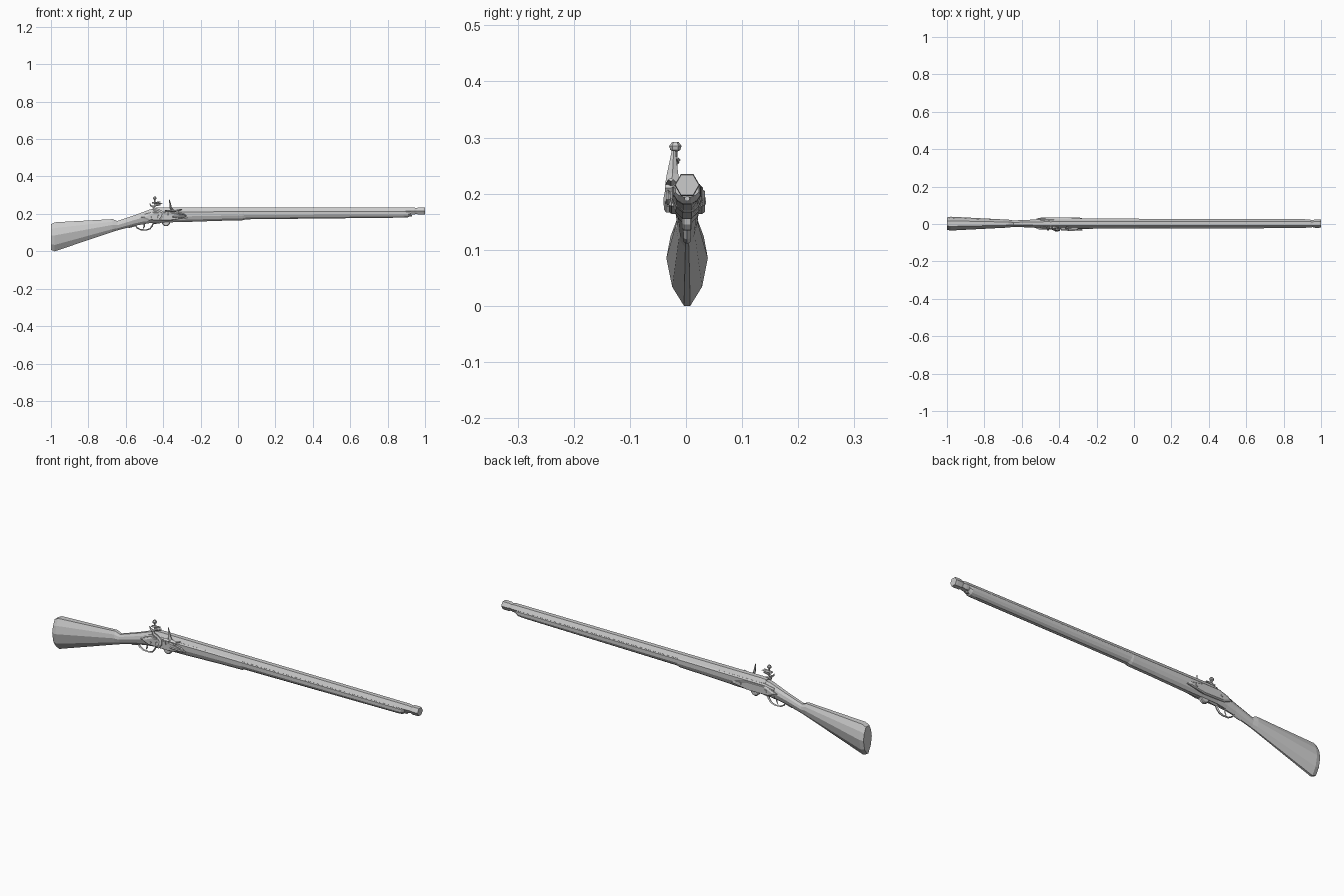
import bpy, bmesh, math
from mathutils import Vector

CY = 0.002  # centre plane of the gun


def skin(name, rings, cap=True):
    """Join equal-sized rings of points into a closed flat-shaded skin."""
    bm = bmesh.new()
    loops = [[bm.verts.new(p) for p in r] for r in rings]
    n = len(loops[0])
    for a, b in zip(loops, loops[1:]):
        for i in range(n):
            j = (i + 1) % n
            bm.faces.new((a[i], a[j], b[j], b[i]))
    if cap:
        bm.faces.new(loops[0])
        bm.faces.new(loops[-1])
    bmesh.ops.recalc_face_normals(bm, faces=bm.faces)
    me = bpy.data.meshes.new(name)
    bm.to_mesh(me)
    bm.free()
    ob = bpy.data.objects.new(name, me)
    bpy.context.collection.objects.link(ob)
    return ob


def sweep(name, path, radii, sides=6, flat=1.0, cap=True):
    """Sweep a polygon along a path; flat scales the sideways radius."""
    pts = [Vector(p) for p in path]
    rings = []
    for k, p in enumerate(pts):
        t = (pts[min(k + 1, len(pts) - 1)] - pts[max(k - 1, 0)]).normalized()
        side = Vector((1, 0, 0)) if abs(t.y) > 0.9 else Vector((0, 1, 0))
        up = t.cross(side).normalized()
        r = radii[k] if isinstance(radii, (list, tuple)) else radii
        rings.append([p + side * (r * flat * math.cos(2 * math.pi * i / sides))
                      + up * (r * math.sin(2 * math.pi * i / sides)) for i in range(sides)])
    return skin(name, rings, cap)


def loft_stock(name, stations, half):
    """Stations are (x, bottom z, top z, half width); half is the right half profile."""
    prof = half + [(-a, b) for a, b in reversed(half)]
    return skin(name, [[(x, CY + a * w, zb + b * (zt - zb)) for a, b in prof]
                       for x, zb, zt, w in stations])


def plate(name, outline, y0, y1, inset=0.85):
    """Side plate in the xz plane with a slightly smaller outer face."""
    cx = sum(p[0] for p in outline) / len(outline)
    cz = sum(p[1] for p in outline) / len(outline)
    ym = y0 + (y1 - y0) * 0.6
    return skin(name, [[(x, y0, z) for x, z in outline], [(x, ym, z) for x, z in outline],
                       [(cx + (x - cx) * inset, y1, cz + (z - cz) * inset) for x, z in outline]])


# Butt and wrist
loft_stock("butt_and_wrist", [
    (-1.0, 0.008, 0.145, 0.033), (-0.98, 0.0, 0.155, 0.037), (-0.67, 0.104, 0.172, 0.021),
    (-0.645, 0.112, 0.162, 0.017), (-0.55, 0.137, 0.194, 0.021), (-0.47, 0.151, 0.224, 0.026),
    (-0.42, 0.156, 0.232, 0.024)],
    [(0.15, 0), (0.72, 0.22), (1, 0.55), (0.8, 0.8), (0.4, 1)])

# Forestock, with a step down ahead of the lock
FORE = [(0.3, 0), (0.75, 0.2), (1, 0.5), (1, 0.9), (0.8, 1)]
loft_stock("rear_forestock", [
    (-0.5, 0.147, 0.205, 0.024), (-0.45, 0.154, 0.217, 0.028), (-0.3, 0.156, 0.217, 0.028),
    (-0.1, 0.163, 0.217, 0.0265), (0.025, 0.166, 0.217, 0.0265), (0.04, 0.17, 0.216, 0.024)], FORE)
loft_stock("front_forestock", [
    (0.03, 0.171, 0.216, 0.0255), (0.885, 0.18, 0.216, 0.0245), (0.91, 0.182, 0.214, 0.024),
    (0.925, 0.194, 0.212, 0.021)], FORE)

# Hexagonal barrel with flared muzzle and hollow bore
BZ = 0.2155
sweep("barrel", [(x, CY, BZ) for x in (-0.45, -0.42, 0.94, 0.955, 0.965, 0.99, 1.0, 1.0, 0.88)],
      [0.019, 0.0225, 0.0215, 0.0185, 0.022, 0.0225, 0.021, 0.0155, 0.014], 6)

# Ramrod tip under the barrel
sweep("ramrod", [(0.85, CY, 0.191), (0.93, CY, 0.191)], 0.005)

# Lock plate and opposite side plate
OUT = [(-0.52, 0.183), (-0.48, 0.166), (-0.36, 0.164), (-0.27, 0.178),
       (-0.28, 0.192), (-0.35, 0.207), (-0.46, 0.208)]
plate("lock_plate", OUT, CY - 0.02, -0.0305)
plate("side_plate", OUT, CY + 0.02, 0.0335)
for k, x in enumerate((-0.46, -0.32)):
    sweep(f"side_screw_{k}", [(x, 0.03, 0.187), (x, 0.036, 0.187)], [0.009, 0.007])
    sweep(f"lock_screw_{k}", [(x, -0.028, 0.182), (x, -0.034, 0.182)], [0.006, 0.005])

# Hammer: pivot, curved neck, jaws and clamp screw
sweep("hammer_pivot", [(-0.42, -0.028, 0.184), (-0.42, -0.037, 0.184)], [0.012, 0.01], 8)
sweep("hammer_neck", [(-0.42, -0.032, 0.172), (-0.408, -0.032, 0.19), (-0.407, -0.03, 0.206),
                      (-0.425, -0.027, 0.217), (-0.447, -0.024, 0.224), (-0.453, -0.021, 0.237),
                      (-0.44, -0.02, 0.247), (-0.415, -0.019, 0.25)],
      [0.012, 0.014, 0.012, 0.01, 0.009, 0.008, 0.007, 0.005], 6, 0.6)
sweep("upper_jaw", [(-0.46, -0.019, 0.259), (-0.44, -0.019, 0.26), (-0.415, -0.019, 0.264)],
      [0.004, 0.005, 0.003], 6, 2)
sweep("flint", [(-0.44, -0.019, 0.255), (-0.405, -0.019, 0.257)], [0.005, 0.002], 4, 1.6)
sweep("jaw_screw", [(-0.445, -0.019, z) for z in (0.245, 0.275, 0.278, 0.285, 0.292)],
      [0.004, 0.004, 0.009, 0.011, 0.006])
sweep("hammer_spur", [(-0.452, -0.02, 0.238), (-0.467, -0.02, 0.245), (-0.472, -0.02, 0.256)],
      [0.005, 0.004, 0.002])

# Pan, striking steel and its spring
sweep("flash_pan", [(-0.375, -0.026, z) for z in (0.19, 0.203, 0.213)], [0.008, 0.014, 0.017], 6, 0.6)
sweep("steel", [(-0.325, -0.025, 0.214), (-0.352, -0.025, 0.219), (-0.36, -0.024, 0.235),
                (-0.363, -0.023, 0.255), (-0.368, -0.022, 0.277)],
      [0.006, 0.007, 0.006, 0.004, 0.002], 4, 1.7)
sweep("pan_cover", [(-0.39, -0.026, 0.217), (-0.33, -0.026, 0.216), (-0.3, -0.027, 0.225)],
      [0.005, 0.006, 0.003], 4, 1.8)
sweep("steel_pivot", [(-0.325, -0.018, 0.21), (-0.325, -0.037, 0.21)], 0.007)
sweep("steel_spring", [(-0.32, -0.032, 0.203), (-0.29, -0.032, 0.198), (-0.278, -0.032, 0.19),
                       (-0.29, -0.032, 0.183), (-0.35, -0.032, 0.185)], 0.004, 4)

# Trigger and guard
sweep("trigger_guard", [(-0.585, CY, 0.127), (-0.548, CY, 0.138), (-0.54, CY, 0.126),
                        (-0.52, CY, 0.115), (-0.49, CY, 0.114), (-0.47, CY, 0.121),
                        (-0.458, CY, 0.137), (-0.453, CY, 0.15), (-0.41, CY, 0.154)],
      [0.003, 0.004, 0.0035, 0.0035, 0.0035, 0.0035, 0.004, 0.005, 0.003], 4, 1.8)
sweep("trigger", [(-0.502, CY, 0.15), (-0.5, CY, 0.135), (-0.508, CY, 0.121)],
      [0.005, 0.004, 0.002], 4)

# Rounded sling lug below the lock
sweep("sling_lug", [(-0.385, CY + d, 0.157) for d in (-0.009, -0.006, 0.006, 0.009)],
      [0.019, 0.023, 0.023, 0.019], 12)
